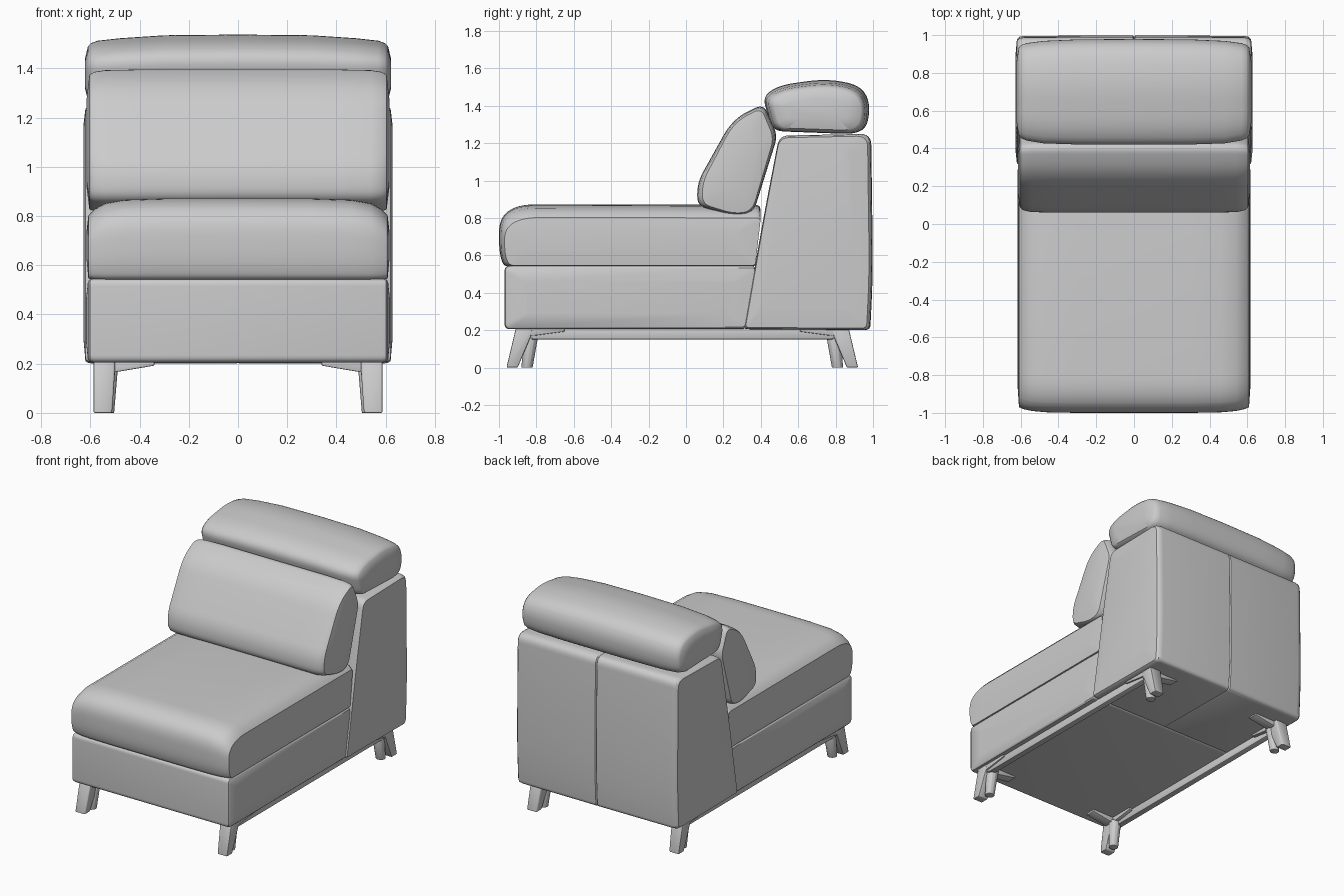
import bpy, bmesh, math
from mathutils import Vector


def finish(name, bm, angle=35):
    bmesh.ops.recalc_face_normals(bm, faces=bm.faces)
    me = bpy.data.meshes.new(name)
    bm.to_mesh(me)
    bm.free()
    ob = bpy.data.objects.new(name, me)
    bpy.context.collection.objects.link(ob)
    bpy.ops.object.select_all(action='DESELECT')
    ob.select_set(True)
    bpy.context.view_layer.objects.active = ob
    bpy.ops.object.shade_smooth_by_angle(angle=math.radians(angle))
    return ob


def rounded(corners, n=6):
    """Closed (y, z, radius) polygon with its corners rounded."""
    out = []
    for i, (y, z, r) in enumerate(corners):
        p = Vector((y, z))
        ends = []
        for q in (corners[i - 1], corners[(i + 1) % len(corners)]):
            d = Vector(q[:2]) - p
            ends.append(p + d.normalized() * min(r, d.length * 0.49))
        a, b = ends
        for k in range(n + 1):
            t = k / n
            out.append(a * (1 - t) ** 2 + p * 2 * t * (1 - t) + b * t * t)
    return out


def loft(name, corners, half):
    """Profile swept over x; half = (x, front, back, bottom, top insets) from centre out."""
    prof = rounded(corners)
    y0, y1 = min(p.x for p in prof), max(p.x for p in prof)
    z0, z1 = min(p.y for p in prof), max(p.y for p in prof)
    stations = [(-s[0],) + s[1:] for s in reversed(half) if s[0] > 0] + half
    bm = bmesh.new()
    rings = []
    for x, f, b, lo, hi in stations:
        ring = []
        for p in prof:
            u, v = (p.x - y0) / (y1 - y0), (p.y - z0) / (z1 - z0)
            ring.append(bm.verts.new((x, y0 + f + u * (y1 - y0 - f - b),
                                      z0 + lo + v * (z1 - z0 - lo - hi))))
        rings.append(ring)
    n = len(prof)
    for r, s in zip(rings, rings[1:]):
        for i in range(n):
            bm.faces.new((r[i], r[(i + 1) % n], s[(i + 1) % n], s[i]))
    bm.faces.new(rings[0])
    bm.faces.new(rings[-1])
    return finish(name, bm)


def hull(name, pts, bevel=0.006):
    """Convex block through the points, with softened edges."""
    bm = bmesh.new()
    for p in pts:
        bm.verts.new(p)
    bmesh.ops.convex_hull(bm, input=bm.verts)
    bmesh.ops.dissolve_limit(bm, angle_limit=0.02, verts=bm.verts, edges=bm.edges)
    bmesh.ops.bevel(bm, geom=bm.edges[:], offset=bevel, segments=2, affect='EDGES', profile=0.5)
    return finish(name, bm)


def frustum(x0, x1, y0, y1, z):
    return [(x, y, z) for x in (x0, x1) for y in (y0, y1)]


# Upholstered base with slanted rear
loft("base", [(-0.97, 0.205, 0.03), (0.315, 0.205, 0.02), (0.37, 0.545, 0.02), (-0.97, 0.545, 0.03)],
     [(0, 0, 0, 0, 0), (0.585, 0, 0, 0, 0), (0.602, 0.004, 0, 0.003, 0.003),
      (0.61, 0.015, 0, 0.012, 0.012), (0.617, 0.12, 0.1, 0.08, 0.08)])

# Seat cushion, crowned towards the middle
loft("seat_cushion", [(-0.975, 0.54, 0.03), (-1.0, 0.62, 0.08), (-1.0, 0.80, 0.08),
                      (-0.90, 0.872, 0.09), (0.40, 0.87, 0.03), (0.37, 0.54, 0.02)],
     [(0, 0, 0, 0, 0), (0.3, 0, 0, 0, 0.001), (0.46, 0.003, 0, 0, 0.006),
      (0.54, 0.010, 0, 0, 0.02), (0.585, 0.02, 0, 0.002, 0.045), (0.608, 0.03, 0, 0.006, 0.07),
      (0.615, 0.12, 0.1, 0.08, 0.13)])

# Back block, with a centre seam groove
loft("backrest_block", [(0.31, 0.205, 0.02), (0.985, 0.20, 0.03), (1.0, 0.5, 0.2),
                        (0.99, 1.25, 0.06), (0.50, 1.24, 0.05), (0.415, 0.80, 0.15)],
     [(0, 0, 0.008, 0.003, 0.003), (0.006, 0, 0, 0, 0), (0.58, 0, 0.002, 0, 0),
      (0.607, 0.002, 0.007, 0.002, 0.004), (0.620, 0.008, 0.02, 0.01, 0.012),
      (0.628, 0.08, 0.11, 0.10, 0.08)])

# Leaning back cushion
loft("back_cushion", [(0.06, 0.99, 0.07), (0.06, 0.865, 0.05), (0.25, 0.81, 0.07), (0.36, 0.825, 0.06),
                      (0.49, 1.24, 0.05), (0.415, 1.41, 0.05), (0.25, 1.33, 0.1)],
     [(0, 0, 0, 0, 0), (0.4, 0, 0, 0, 0), (0.54, 0.003, 0.002, 0, 0.003),
      (0.585, 0.012, 0.008, 0.004, 0.010), (0.604, 0.028, 0.02, 0.012, 0.022),
      (0.615, 0.11, 0.09, 0.10, 0.12)])

# Headrest roll
loft("headrest", [(0.46, 1.265, 0.06), (0.90, 1.248, 0.06), (0.97, 1.285, 0.06), (0.985, 1.42, 0.08),
                  (0.93, 1.51, 0.08), (0.75, 1.545, 0.1), (0.50, 1.51, 0.08), (0.41, 1.45, 0.05)],
     [(0, 0, 0, 0, 0), (0.3, 0.001, 0.002, 0, 0.003), (0.48, 0.007, 0.01, 0, 0.015),
      (0.57, 0.022, 0.022, 0.003, 0.025), (0.598, 0.035, 0.032, 0.010, 0.035),
      (0.610, 0.05, 0.045, 0.02, 0.048), (0.622, 0.12, 0.12, 0.07, 0.10)])

# Legs: splayed blade, round inner post and two tapered mounting arms
for sy, end in ((-1, "front"), (1, "rear")):
    for sx, side in ((-1, "left"), (1, "right")):
        def m(pts):
            return [(sx * x, -0.02 + sy * y, z) for x, y, z in pts]
        tag = f"{end}_{side}"
        hull(f"{tag}_leg_blade", m(frustum(0.512, 0.587, 0.88, 0.94, 0) +
                                   frustum(0.50, 0.587, 0.81, 0.885, 0.165) +
                                   frustum(0.50, 0.587, 0.80, 0.89, 0.21)))
        ring = []
        for i in range(12):
            c, s = math.cos(i * math.pi / 6), math.sin(i * math.pi / 6)
            ring += [(0.535 + 0.032 * c, 0.83 + 0.030 * s, 0),
                     (0.53 + 0.042 * c, 0.808 + 0.040 * s, 0.18)]
        hull(f"{tag}_leg_post", m(ring), 0.002)
        hull(f"{tag}_arm_across", m([(x, y, z) for y in (0.80, 0.87) for x, z in
             ((0.58, 0.155), (0.50, 0.165), (0.34, 0.192), (0.34, 0.21), (0.58, 0.21))]), 0.004)
        hull(f"{tag}_arm_along", m([(x, y, z) for x in (0.505, 0.585) for y, z in
             ((0.87, 0.165), (0.78, 0.172), (0.63, 0.192), (0.63, 0.21), (0.87, 0.21))]), 0.004)

# Side rails joining the legs
for sx, side in ((-1, "left"), (1, "right")):
    hull(f"{side}_rail", [(sx * x, y, z) for x in (0.53, 0.575) for y in (-0.83, 0.79)
                          for z in (0.15, 0.21)], 0.008)
